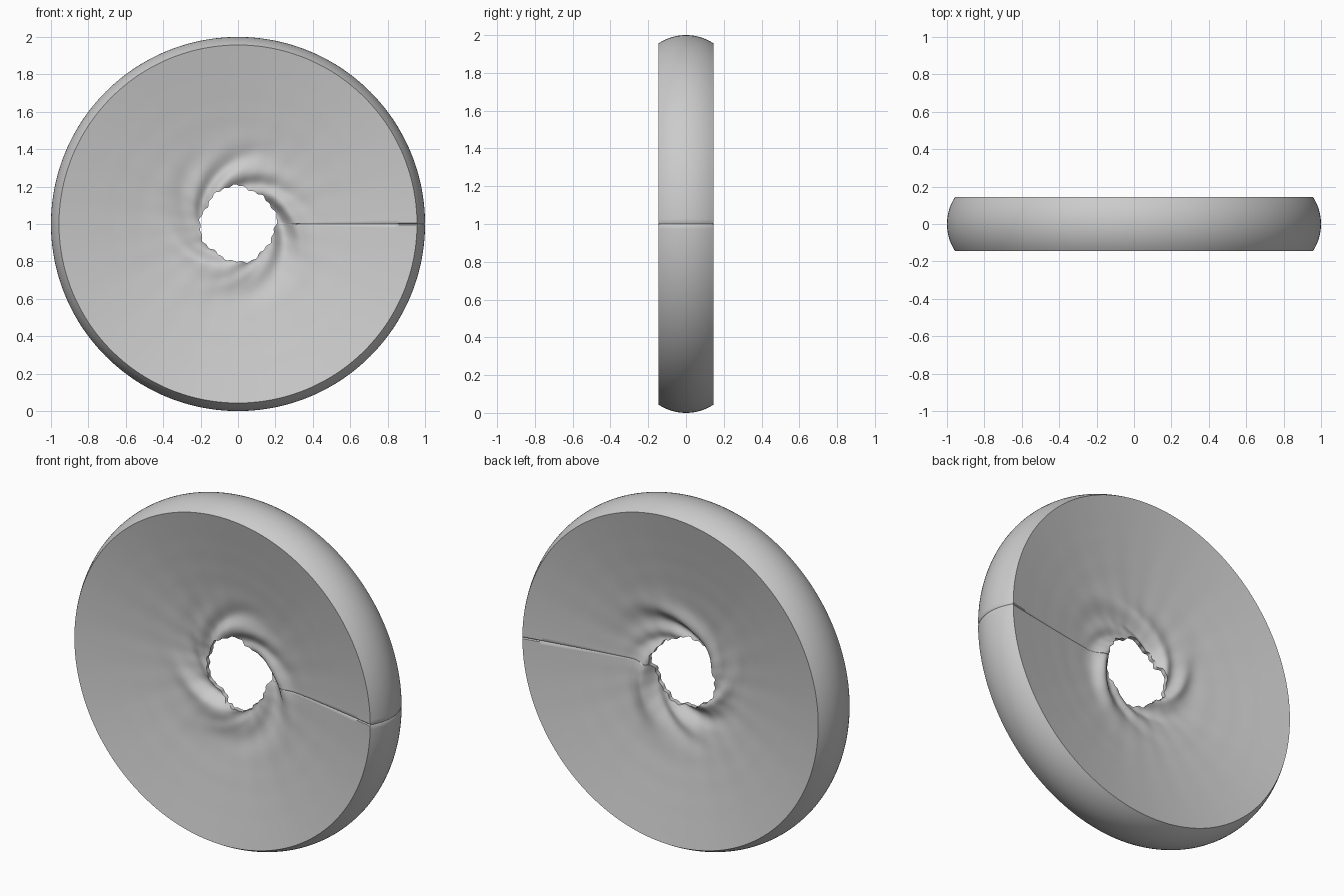
import bpy
import bmesh
from math import sin, cos, pi, exp, log, sqrt, atan2

cube = bpy.data.objects.get("Cube")
if cube:
    bpy.data.objects.remove(cube)

HOLE, EDGE, OUTER = 0.2, 0.957, 1.0
HALF = 0.145          # half thickness at the edge
COLUMNS, FACE_ROWS, RIM_ROWS = 240, 44, 16
SEAM = 0.006          # half angle of the radial seam


def hole_radius(a):
    """Ragged outline of the central hole."""
    return HOLE + 0.007 * sin(4 * a + 0.6) + 0.005 * sin(9 * a) + 0.004 * sin(23 * a + 1)


def fade(r):
    return exp(-((r - HOLE) / 0.15) ** 2)


def wobble(r, a):
    """Twist of the thin web around the hole, shared by both faces."""
    swirl = a + 2.2 * log(r / HOLE)
    return fade(r) * (0.022 * sin(2 * swirl + 0.9) + 0.014 * sin(5 * swirl))


def folds(r, a, side):
    """Spiral folds that rise between the hole and the middle of a face."""
    swirl = a + 1.6 * log(r / HOLE)
    rise = 1 - exp(-((r - HOLE) / 0.05) ** 2)
    ridge = max(0, sin(3 * swirl + side)) ** 2 + 0.5 * max(0, sin(4 * swirl - 1)) ** 3
    return 0.024 * ridge * rise * exp(-((r - HOLE) / 0.16) ** 2)


def face_point(t, a, side):
    """Point on a dished face; t runs from the hole to the edge."""
    start = hole_radius(a)
    r = start + (EDGE - start) * t ** 1.4
    depth = 0.012 + (HALF - 0.012) * ((r - start) / (EDGE - start)) ** 1.2
    ripple = 0.0008 * sin(45 * r) * (1 - t)
    return r, side * (depth + folds(r, a, side) + ripple) + wobble(r, a)


def section(a):
    """Closed cross-section at one angle: front face, bulging rim, back face."""
    steps = [i / FACE_ROWS for i in range(FACE_ROWS + 1)]
    front = [face_point(t, a, -1) for t in steps]
    back = [face_point(t, a, 1) for t in reversed(steps)]
    sag = OUTER - EDGE
    radius = (HALF ** 2 + sag ** 2) / (2 * sag)
    rim = []
    for i in range(1, RIM_ROWS):
        y = HALF * (2 * i / RIM_ROWS - 1)
        rim.append((OUTER - radius + sqrt(radius ** 2 - y ** 2), y))
    return front + rim + back


def seam_cut(r, y):
    """Shallow groove pressed into the surface along one radius."""
    if r > EDGE:
        return r - 0.004, y
    return r, y * 0.96


# Angles, with three close columns forming the seam
angles = [0.0, SEAM] + [2 * pi * i / COLUMNS for i in range(1, COLUMNS)] + [2 * pi - SEAM]

bm = bmesh.new()
rings = []
for a in angles:
    pts = section(a)
    if a == 0.0:
        pts = [seam_cut(r, y) for r, y in pts]
    rings.append([bm.verts.new((r * cos(a), y, 1 + r * sin(a))) for r, y in pts])

count = len(rings[0])
for k, ring in enumerate(rings):
    other = rings[(k + 1) % len(rings)]
    for j in range(count):
        n = (j + 1) % count
        bm.faces.new((ring[j], ring[n], other[n], other[j]))
bmesh.ops.recalc_face_normals(bm, faces=bm.faces)

mesh = bpy.data.meshes.new("dished_wheel")
bm.to_mesh(mesh)
bm.free()
wheel = bpy.data.objects.new("dished_wheel", mesh)
bpy.context.collection.objects.link(wheel)

# Plain grey finish
grey = bpy.data.materials.new("light_grey")
grey.use_nodes = True
grey.diffuse_color = (0.6, 0.6, 0.6, 1)
grey.node_tree.nodes["Principled BSDF"].inputs["Base Color"].default_value = (0.6, 0.6, 0.6, 1)
mesh.materials.append(grey)

bpy.ops.object.select_all(action="DESELECT")
wheel.select_set(True)
bpy.context.view_layer.objects.active = wheel
bpy.ops.object.shade_smooth_by_angle(angle=0.75)
